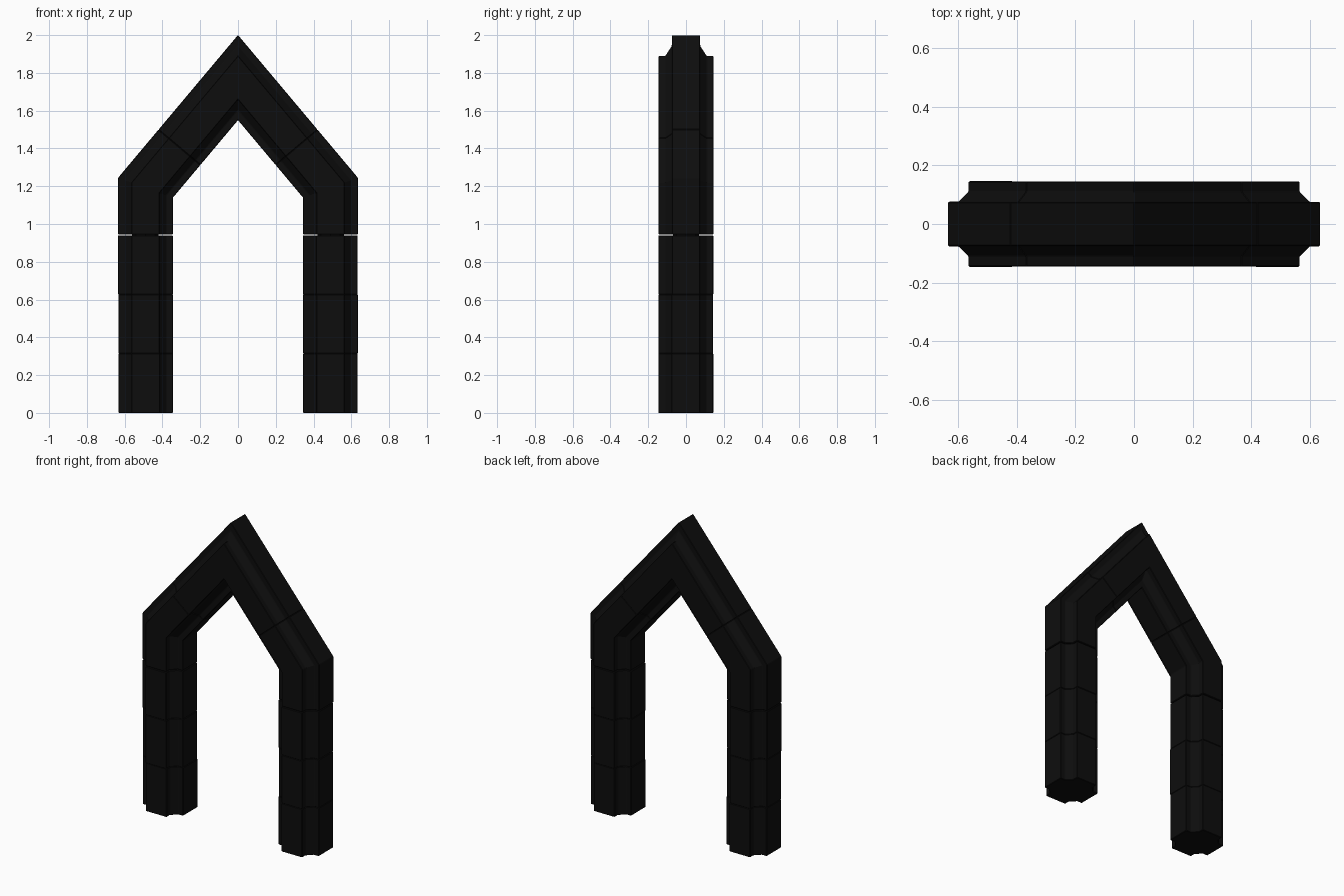
import bpy, bmesh, math, random

random.seed(4)
cube = bpy.data.objects.get("Cube")
if cube:
    bpy.data.objects.remove(cube)

LEG_X, APEX_Z, SLOPE = 0.49, 1.775, 1.19
COS = 1 / math.sqrt(1 + SLOPE * SLOPE)
SIN = SLOPE * COS

stone = bpy.data.materials.new("black stone")
stone.use_nodes = True
stone.diffuse_color = (0.004, 0.004, 0.004, 1)
stone.node_tree.nodes["Principled BSDF"].inputs["Base Color"].default_value = stone.diffuse_color

# Cross-shaped section with chamfered inner corners: (outward, depth)
corner = [(0.145, 0.075), (0.11, 0.075), (0.075, 0.11), (0.075, 0.145)]
section = []
for turn in range(4):
    for u, v in corner:
        for _ in range(turn):
            u, v = -v, u
        section.append((u, v))


# Rings along the arch, each mapping the section into place
def level(z, side):
    return [(side * (LEG_X + u), v, z) for u, v in section]


def knee(side):
    return [(side * (LEG_X + u), v, APEX_Z + u / COS - SLOPE * (LEG_X + u)) for u, v in section]


def rafter(x, side):
    return [(side * (x + SIN * u), v, APEX_Z - SLOPE * x + COS * u) for u, v in section]


def apex():
    return [(0, v, APEX_Z + u / COS) for u, v in section]


def loft(name, rings, chip=0.003):
    bm = bmesh.new()
    loops = [[bm.verts.new(p) for p in ring] for ring in rings]
    n = len(section)
    for a, b in zip(loops, loops[1:]):
        for i in range(n):
            j = (i + 1) % n
            bm.faces.new((a[i], a[j], b[j], b[i]))
    bm.faces.new(loops[0][::-1])
    bm.faces.new(loops[-1])
    bmesh.ops.recalc_face_normals(bm, faces=bm.faces)
    mesh = bpy.data.meshes.new(name)
    bm.to_mesh(mesh)
    bm.free()
    mesh.materials.append(stone)
    obj = bpy.data.objects.new(name, mesh)
    bpy.context.collection.objects.link(obj)
    # Slightly worn block edges
    bevel = obj.modifiers.new("worn edges", "BEVEL")
    bevel.width = chip
    bevel.segments = 1
    bevel.limit_method = "ANGLE"
    return obj


SEAMS = [0, 0.314, 0.627, 0.94]
SEAM_X = 0.31
for side, label in ((1, "left"), (-1, "right")):
    # Stacked leg blocks, each a hair out of line
    for k, (low, high) in enumerate(zip(SEAMS, SEAMS[1:])):
        block = loft(f"{label}_leg_block_{k + 1}", [level(low, side), level(high, side)])
        block.location.x = random.uniform(-0.002, 0.002)
        block.location.y = random.uniform(-0.002, 0.002)
    # Bent shoulder block from leg to rafter
    loft(f"{label}_shoulder_block", [level(0.944, side), knee(side), rafter(SEAM_X, side)])
    # Inner core closing the joint under the shoulder
    bpy.ops.mesh.primitive_cylinder_add(vertices=8, radius=0.07, depth=0.1,
                                        location=(side * LEG_X, 0, 0.94))
    core = bpy.context.object
    core.name = f"{label}_joint_core"
    core.data.materials.append(stone)

# Peaked top block
loft("peak_block", [rafter(SEAM_X, -1), apex(), rafter(SEAM_X, 1)])
